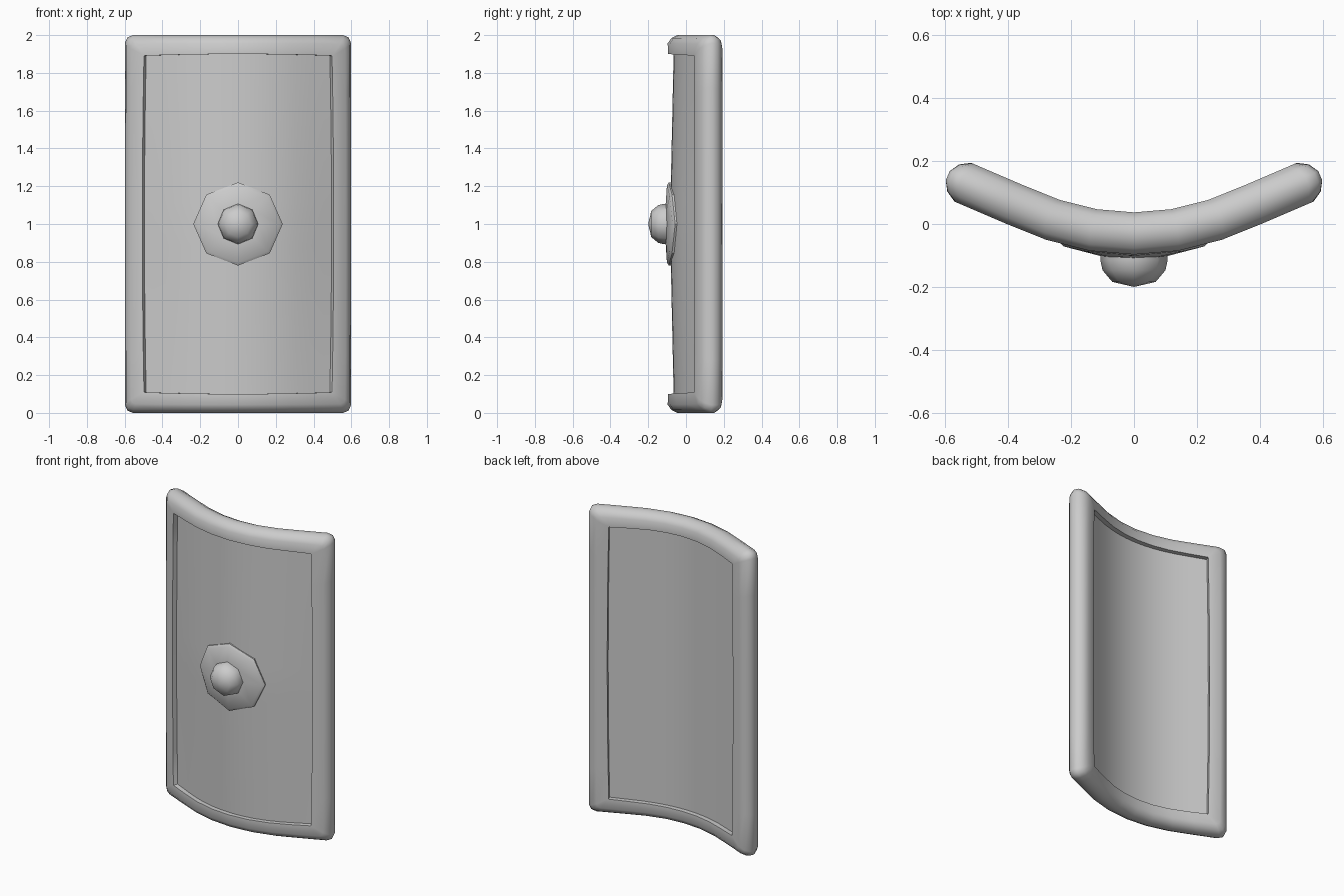
import bpy, bmesh
from math import sin, cos, pi, sqrt

if "Cube" in bpy.data.objects:
    bpy.data.objects.remove(bpy.data.objects["Cube"])


def bend(u, d, z):
    """Map flat shield coordinates (across, depth, height) onto the curved sheet."""
    a = min(abs(u), 0.33)
    slope = 1.3 * a * (1 if u >= 0 else -1)
    y = -0.03 + 0.65 * a * a + 0.43 * max(0, abs(u) - 0.33)
    n = sqrt(1 + slope * slope)
    return (u - d * slope / n, y + d / n, z)


def finish(name, bm, angle=50):
    bmesh.ops.recalc_face_normals(bm, faces=bm.faces[:])
    me = bpy.data.meshes.new(name)
    bm.to_mesh(me)
    bm.free()
    ob = bpy.data.objects.new(name, me)
    bpy.context.collection.objects.link(ob)
    bpy.ops.object.select_all(action='DESELECT')
    ob.select_set(True)
    bpy.context.view_layer.objects.active = ob
    bpy.ops.object.shade_smooth_by_angle(angle=angle * pi / 180)
    return ob


def skin(bm, rings, closed=False):
    """Bridge successive closed rings of coordinates with quads."""
    vs = [[bm.verts.new(p) for p in ring] for ring in rings]
    n = len(vs[0])
    pairs = list(zip(vs, vs[1:])) + ([(vs[-1], vs[0])] if closed else [])
    for a, b in pairs:
        for i in range(n):
            j = (i + 1) % n
            bm.faces.new((a[i], a[j], b[j], b[i]))
    return vs


def outline(w, d):
    """Rounded rectangle ring, inset by w from the outer edge, at depth d."""
    t = w / 0.115
    hx, hz, r = 0.592 - 1.04 * w, 1 - 0.95 * w, 0.04 * (1 - t) + 0.002
    flat = []
    corners = [(1, 1), (-1, 1), (-1, -1), (1, -1)]
    for k, (sx, sz) in enumerate(corners):
        for i in range(3):
            a = (k + i / 2) * pi / 2
            flat.append((sx * (hx - r) + r * cos(a), sz * (hz - r) + r * sin(a)))
        nx, nz = corners[(k + 1) % 4]
        a = (k + 1) * pi / 2
        u0, v0 = flat[-1]
        u1, v1 = nx * (hx - r) + r * cos(a), nz * (hz - r) + r * sin(a)
        flat += [(u0 + (u1 - u0) * i / 8, v0 + (v1 - v0) * i / 8) for i in range(1, 8)]
    ring = []
    for u, v in flat:
        # the opening bows out slightly along each side
        bu = 1 + 0.018 * t * (1 - min(1, (v / hz) ** 2))
        bv = 1 + 0.01 * t * (1 - min(1, (u / hx) ** 2))
        ring.append(bend(u * bu, d, 1 + v * bv))
    return ring


# Raised frame around the shield
front = [(0.115, -0.065), (0.05, -0.067), (0.018, -0.047), (0, -0.016)]
profile = front + [(w, -d) for w, d in reversed(front)]
bm = bmesh.new()
skin(bm, [outline(w, d) for w, d in profile], closed=True)
finish("rim", bm)

# Curved panel, swelling gently forward at the middle
bm = bmesh.new()
NU, NZ = 14, 16
sides = []
for side in (0, 1):
    grid = []
    for i in range(NU + 1):
        u = -0.51 + 1.02 * i / NU
        col = []
        for j in range(NZ + 1):
            v = -0.93 + 1.86 * j / NZ
            swell = 0.02 * (1 - (u / 0.51) ** 2) * (1 - abs(v) / 0.93)
            col.append(bm.verts.new(bend(u, 0.035 if side else -0.035 - swell, 1 + v)))
        grid.append(col)
    for i in range(NU):
        for j in range(NZ):
            bm.faces.new((grid[i][j], grid[i + 1][j], grid[i + 1][j + 1], grid[i][j + 1]))
    sides.append(grid)
border = [[g[i][0] for i in range(NU + 1)] + [g[NU][j] for j in range(1, NZ + 1)]
          + [g[i][NZ] for i in range(NU - 1, -1, -1)] + [g[0][j] for j in range(NZ - 1, 0, -1)]
          for g in sides]
for i in range(len(border[0])):
    j = (i + 1) % len(border[0])
    bm.faces.new((border[0][i], border[0][j], border[1][j], border[1][i]))
finish("panel", bm)


def octagon(r, place):
    return [place(r * cos(k * pi / 4), r * sin(k * pi / 4)) for k in range(8)]


# Eight-sided plate that follows the curve of the panel
bm = bmesh.new()
plate = [(0.22, -0.01), (0.22, -0.061), (0.205, -0.071), (0.1, -0.078)]
rings = skin(bm, [octagon(r, lambda u, v, d=d: bend(u, d, 1 + v)) for r, d in plate])
bm.faces.new(rings[0])
bm.faces.new(rings[-1])
finish("boss_plate", bm, 35)

# Eight-sided domed knob
bm = bmesh.new()
dome = [(0.107, -0.07), (0.107, -0.115), (0.1, -0.147), (0.069, -0.184)]
rings = skin(bm, [octagon(r, lambda u, v, y=y: (u, y, 1 + v)) for r, y in dome])
bm.faces.new(rings[0])
tip = bm.verts.new((0, -0.2, 1))
for k in range(8):
    bm.faces.new((rings[-1][k], rings[-1][(k + 1) % 8], tip))
finish("boss_knob", bm, 60)
